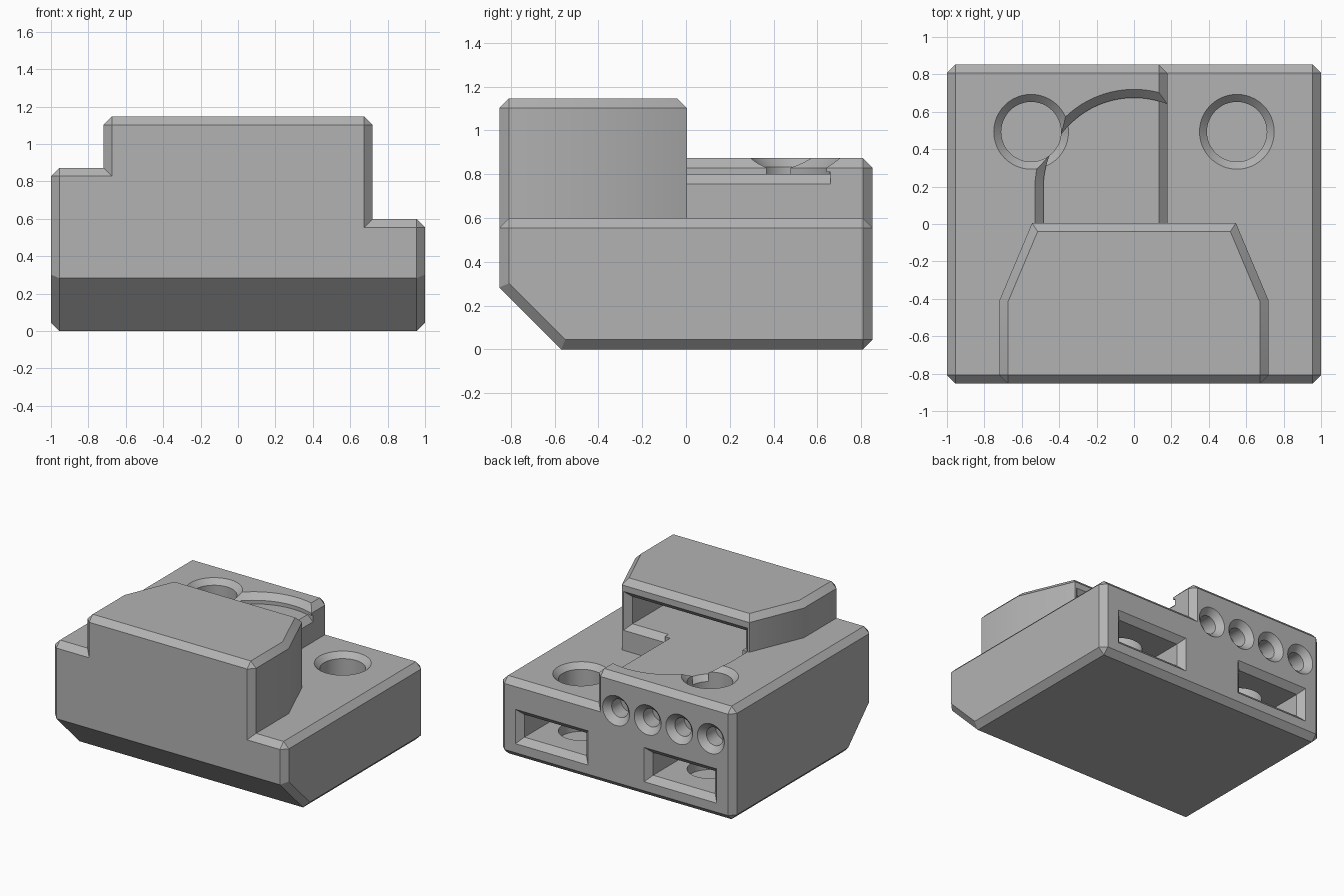
import bpy, bmesh, math

old = bpy.data.objects.get("Cube")
if old:
    bpy.data.objects.remove(old)

C = 0.045            # chamfer width
HALF_Y = 0.853       # half depth
STEP_X = 0.178       # side of the raised step
FLOOR = 0.80         # recess floor height

grey = bpy.data.materials.new("plain grey")
grey.use_nodes = True
grey.diffuse_color = (0.45, 0.45, 0.45, 1)
grey.node_tree.nodes["Principled BSDF"].inputs["Base Color"].default_value = grey.diffuse_color


def loft(name, axis, a, b, pts, pts_b=None, bevel=0):
    """Solid between a profile at a and a profile at b along an axis."""
    place = {"X": lambda p, t: (t, p[0], p[1]),
             "Y": lambda p, t: (p[0], t, p[1]),
             "Z": lambda p, t: (p[0], p[1], t)}[axis]
    bm = bmesh.new()
    lo = [bm.verts.new(place(p, a)) for p in pts]
    hi = [bm.verts.new(place(p, b)) for p in (pts_b or pts)]
    bm.faces.new(lo)
    bm.faces.new(hi)
    n = len(pts)
    for i in range(n):
        j = (i + 1) % n
        bm.faces.new((lo[i], lo[j], hi[j], hi[i]))
    bmesh.ops.recalc_face_normals(bm, faces=bm.faces)
    if bevel:
        # only right-angled edges are chamfered
        edges = [e for e in bm.edges if e.calc_face_angle() > 1.4]
        bmesh.ops.bevel(bm, geom=edges, offset=bevel, segments=1,
                        affect="EDGES", profile=0.5)
    mesh = bpy.data.meshes.new(name)
    bm.to_mesh(mesh)
    bm.free()
    mesh.materials.append(grey)
    obj = bpy.data.objects.new(name, mesh)
    bpy.context.collection.objects.link(obj)
    return obj


def combine(target, other, operation="DIFFERENCE"):
    """Apply a boolean and discard the second solid."""
    mod = target.modifiers.new("combine", "BOOLEAN")
    mod.operation, mod.solver, mod.object = operation, "EXACT", other
    bpy.ops.object.select_all(action="DESELECT")
    bpy.context.view_layer.objects.active = target
    target.select_set(True)
    bpy.ops.object.modifier_apply(modifier=mod.name)
    bpy.data.objects.remove(other)


def rect(u0, u1, v0, v1):
    return [(u0, v0), (u1, v0), (u1, v1), (u0, v1)]


def ring(u, v, r, n=48):
    return [(u + r * math.cos(2 * math.pi * i / n),
             v + r * math.sin(2 * math.pi * i / n)) for i in range(n)]


def arch(r, y0, n=40):
    """Straight sides from y0 and a half circle at the back."""
    arc = [(r * math.cos(math.pi * i / n), 0.19 + r * math.sin(math.pi * i / n))
           for i in range(n + 1)]
    return [(-r, y0), (r, y0)] + arc


# Base with a sloped lower front
body = loft("housing", "X", -1, 1,
            [(-0.57, 0), (HALF_Y, 0), (HALF_Y, 0.6), (-HALF_Y, 0.6), (-HALF_Y, 0.283)],
            bevel=C)

# Tapered tower with a chamfered opening at its back
TB = 0.005
tower = loft("tower", "Z", 0.35, 1.147,
             [(-0.72, -HALF_Y), (0.72, -HALF_Y), (0.72, -0.41), (0.545, TB),
              (-0.545, TB), (-0.72, -0.41)], bevel=C)
R = 0.485
combine(tower, loft("opening", "Y", TB - C, TB + C,
                    rect(-R, R, FLOOR, 1.01),
                    rect(-R - 2 * C, R + 2 * C, FLOOR - 2 * C, 1.01 + 2 * C)))
combine(body, tower, "UNION")

# Raised step along one side
step = loft("step", "X", -1, STEP_X, rect(-HALF_Y, HALF_Y, 0.35, 0.873), bevel=C)
combine(body, step, "UNION")

# Arched recess running into the tower, with its chamfered rim and floor edge
combine(body, loft("recess", "Z", FLOOR, 1.01, arch(R, -0.6)))
combine(body, loft("recess_rim", "Z", 0.873 - C, 0.873 + C,
                   arch(R, TB), arch(R + 2 * C, TB)))
combine(body, loft("floor_edge", "Y", TB, 0.66,
                   [(STEP_X - C, FLOOR), (STEP_X + 0.02, FLOOR - C - 0.02),
                    (STEP_X + 0.02, FLOOR + 0.01), (STEP_X - C, FLOOR + 0.01)]))

# Vertical screw holes and the nut slots they pass through
for side, top in ((-1, 0.873), (1, 0.6)):
    x = side * 0.55
    combine(body, loft("sink", "Z", top - 0.04, top + 0.04,
                       ring(x, 0.493, 0.16), ring(x, 0.493, 0.24)))
    combine(body, loft("shaft", "Z", 0.08, 1.0, ring(x, 0.493, 0.16)))
    combine(body, loft("slot", "Y", 0.22, HALF_Y + 0.02,
                       rect(x - 0.265, x + 0.265, 0.16, 0.335)))
    combine(body, loft("slot_rim", "Y", HALF_Y - C, HALF_Y + C,
                       rect(x - 0.265, x + 0.265, 0.16, 0.335),
                       rect(x - 0.355, x + 0.355, 0.07, 0.425)))

# Countersink of the hole where it breaks into the recess floor
notch = loft("notch", "Z", FLOOR - 0.04, FLOOR,
             ring(-0.55, 0.493, 0.16), ring(-0.55, 0.493, 0.2))
combine(notch, loft("limit", "Z", 0.7, 0.9, arch(R, 0.0)), "INTERSECT")
combine(body, notch)

# Row of small countersunk holes in the back
for i in range(4):
    x = -0.27 * i
    combine(body, loft("pin_hole", "Y", HALF_Y - 0.16, HALF_Y + 0.02, ring(x, 0.6, 0.07, 32)))
    combine(body, loft("pin_sink", "Y", HALF_Y - C, HALF_Y + C,
                       ring(x, 0.6, 0.07, 32), ring(x, 0.6, 0.16, 32)))

bpy.ops.object.select_all(action="DESELECT")
bpy.context.view_layer.objects.active = body
body.select_set(True)
bpy.ops.object.shade_smooth_by_angle(angle=math.radians(30))
